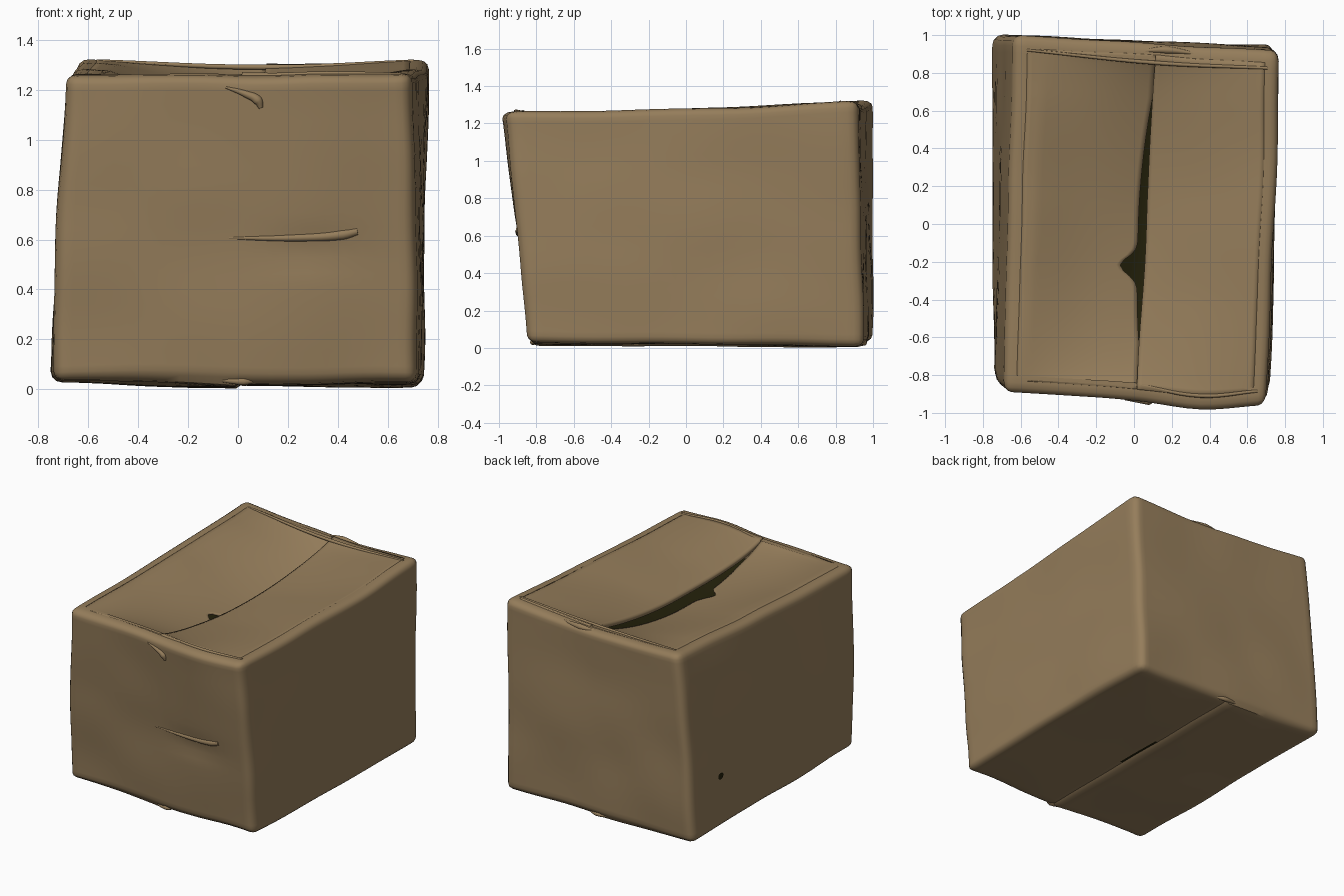
import bpy, bmesh, math
from mathutils import Vector, noise

cube = bpy.data.objects.get("Cube")
if cube:
    bpy.data.objects.remove(cube, do_unlink=True)


def material(name, rgb):
    m = bpy.data.materials.new(name)
    m.use_nodes = True
    m.diffuse_color = (*rgb, 1)
    bsdf = m.node_tree.nodes["Principled BSDF"]
    bsdf.inputs["Base Color"].default_value = (*rgb, 1)
    bsdf.inputs["Roughness"].default_value = 0.9
    return m


CARD = material("brown cardboard", (0.30, 0.205, 0.104))
DARK = material("dark inside", (0.016, 0.014, 0.003))

# Crooked box corners, keyed by side (x, y, z)
CORNERS = {
    (-1, -1, -1): (-0.745, -0.81, 0.03), (1, -1, -1): (0.72, -0.85, 0.03),
    (-1, 1, -1): (-0.755, 1.0, 0.03), (1, 1, -1): (0.74, 0.95, 0.015),
    (-1, -1, 1): (-0.685, -0.895, 1.26), (1, -1, 1): (0.695, -0.95, 1.265),
    (-1, 1, 1): (-0.64, 1.0, 1.325), (1, 1, 1): (0.765, 0.915, 1.32),
}


def warp(u, v, w):
    """Map the regular cube to the crooked, slightly dented box."""
    p = Vector((0, 0, 0))
    for (a, b, c), corner in CORNERS.items():
        p += Vector(corner) * ((1 + a * u) * (1 + b * v) * (1 + c * w) / 8)
    p += noise.noise_vector(Vector((u, v, w)) * 1.7) * 0.013
    # side walls swell, the top rim dips, and the front bulges near its top
    p.x += u * 0.012 * (1 - w * w if u < 0 else 1 - v * v)
    top = max(0, w) ** 4
    p.z -= top * (0.01 * (1 - v * v) + 0.01 * (1 - u * u) * (1 + v))
    front = max(0, -v) ** 4 * (1 + w) / 2
    p.y -= 0.045 * front * math.exp(-((u - 0.5) / 0.45) ** 2)
    return p


def finish(name, bm, mats, angle=40):
    mesh = bpy.data.meshes.new(name)
    bm.to_mesh(mesh)
    bm.free()
    obj = bpy.data.objects.new(name, mesh)
    bpy.context.collection.objects.link(obj)
    for m in mats:
        mesh.materials.append(m)
    bpy.ops.object.select_all(action='DESELECT')
    obj.select_set(True)
    bpy.context.view_layer.objects.active = obj
    bpy.ops.object.shade_smooth_by_angle(angle=math.radians(angle))
    return obj


def sheet(name, func, nu, nv, mat, thickness=0):
    """Grid whose points come from func(a, b), both 0 to 1."""
    bm = bmesh.new()
    rows = [[bm.verts.new(func(i / nu, j / nv)) for i in range(nu + 1)]
            for j in range(nv + 1)]
    for lo, hi in zip(rows, rows[1:]):
        for i in range(nu):
            bm.faces.new((lo[i], lo[i + 1], hi[i + 1], hi[i]))
    obj = finish(name, bm, [mat])
    if thickness:
        solid = obj.modifiers.new("thickness", 'SOLIDIFY')
        solid.thickness = thickness
        solid.offset = -1


# Box body: rounded cube, sliced finely, opened at the top, then warped
bm = bmesh.new()
bmesh.ops.create_cube(bm, size=2)
bmesh.ops.bevel(bm, geom=bm.edges[:], offset=0.06, segments=3,
                profile=0.5, affect='EDGES')
cuts = [k / 10 for k in range(-9, 10)]
for axis in range(3):
    normal = Vector((axis == 0, axis == 1, axis == 2))
    for c in cuts + ([0.03, 0.06] if axis == 0 else []):
        bmesh.ops.bisect_plane(bm, geom=bm.verts[:] + bm.edges[:] + bm.faces[:],
                               plane_co=normal * c, plane_no=normal)
hole = []
for f in bm.faces:
    c = f.calc_center_median()
    if c.z > 0.99 and abs(c.x) < 0.9 and abs(c.y) < 0.9:
        hole.append(f)
    elif c.z < -0.99 and 0.03 < c.x < 0.06 and -0.2 < c.y < 0.2:
        f.material_index = 1
bmesh.ops.delete(bm, geom=hole, context='FACES')
for vert in bm.verts:
    u, v, w = vert.co
    p = warp(u, v, w)
    if w < -0.99:
        # bottom flaps droop to a stepped seam
        p.z -= (0.018 if u < 0.04 else 0.008) * (1 - abs(u))
        p.z += 0.015 * (0.02 < u < 0.04)
    if v < -0.99:
        # shallow hollow below the front crease
        p.y += 0.015 * math.exp(-((u - 0.4) / 0.25) ** 2 - ((w + 0.16) / 0.1) ** 2)
    vert.co = p
finish("box_body", bm, [CARD, DARK])


# Top flaps: sagging sheets that meet along a crooked slit
def seam(v):
    return 0.045 + 0.03 * v


def gap(v):
    slit = 0.06 * max(0, 1 - (v / 0.68) ** 2)
    return slit + 0.13 * math.exp(-((v + 0.25) / 0.065) ** 2)


def flap_point(u, v, sag, lift):
    p = warp(u, v, 1)
    reach = max(0, 1 - abs(u - seam(v)) / 0.85)
    p.z += lift * reach - sag * reach * max(0, 1 - (v / 0.93) ** 2) ** 0.8
    return p


def left_of_slit(a, b):
    v = -0.93 + 1.86 * b
    edge = seam(v) - gap(v)
    return flap_point(-0.9 + (edge + 0.9) * a, v, 0.185, 0.006)


def right_of_slit(a, b):
    v = -0.93 + 1.86 * b
    return flap_point(seam(v) + (0.9 - seam(v)) * a, v, 0.115, 0.014)


sheet("right_top_flap", left_of_slit, 24, 60, CARD, 0.012)
sheet("left_top_flap", right_of_slit, 24, 60, CARD, 0.03)
# Dark hollow under the slit
sheet("dark_interior", lambda a, b: flap_point(-0.4 + 0.8 * a, -0.8 + 1.6 * b, 0.185, -0.05),
      12, 24, DARK)

# Small puncture in the side wall
bm = bmesh.new()
ring = [bm.verts.new(warp(-1.008, 0.64 + 0.03 * math.cos(t), -0.45 + 0.036 * math.sin(t)))
        for t in (k * math.tau / 12 for k in range(12))]
bm.faces.new(reversed(ring))
finish("side_puncture", bm, [DARK])


# Raised creases and torn tags: tapered tubes half sunk in the card
def crease(name, points):
    curve = bpy.data.curves.new(name, 'CURVE')
    curve.dimensions = '3D'
    curve.bevel_depth = 1
    curve.bevel_resolution = 3
    curve.use_fill_caps = True
    curve.resolution_u = 6
    spline = curve.splines.new('BEZIER')
    spline.bezier_points.add(len(points) - 1)
    for bp, (u, v, w, r) in zip(spline.bezier_points, points):
        bp.co = warp(u, v, w)
        bp.radius = r
        bp.handle_left_type = bp.handle_right_type = 'AUTO'
    curve.materials.append(CARD)
    obj = bpy.data.objects.new(name, curve)
    bpy.context.collection.objects.link(obj)


crease("front_crease", [(-0.05, -0.995, -0.06, 0.005), (0.35, -0.99, -0.06, 0.015),
                        (0.6, -0.99, -0.05, 0.021), (0.68, -0.99, -0.03, 0.016)])
crease("front_curl", [(-0.07, -1, 0.92, 0.004), (0.05, -1, 0.88, 0.014),
                      (0.12, -1, 0.84, 0.02), (0.14, -1, 0.79, 0.009)])
crease("back_top_tag", [(-0.05, 0.95, 0.98, 0.006), (0.15, 0.97, 0.985, 0.02),
                        (0.4, 0.96, 0.98, 0.005)])
crease("front_bottom_tag", [(-0.1, -0.97, -0.99, 0.006), (0.05, -0.98, -0.995, 0.015),
                            (0.12, -0.96, -0.99, 0.005)])
crease("back_bottom_tag", [(-0.1, 0.97, -0.99, 0.006), (0.05, 0.98, -0.995, 0.015),
                           (0.15, 0.96, -0.99, 0.005)])
# Folded end lips of the lid
crease("front_lip", [(0.03, -0.91, 0.995, 0.008), (0.5, -0.93, 1, 0.011),
                     (0.93, -0.92, 0.995, 0.008)])
crease("back_lip", [(-0.9, 0.92, 0.995, 0.007), (0.1, 0.89, 1, 0.011),
                    (0.92, 0.9, 0.995, 0.008)])
